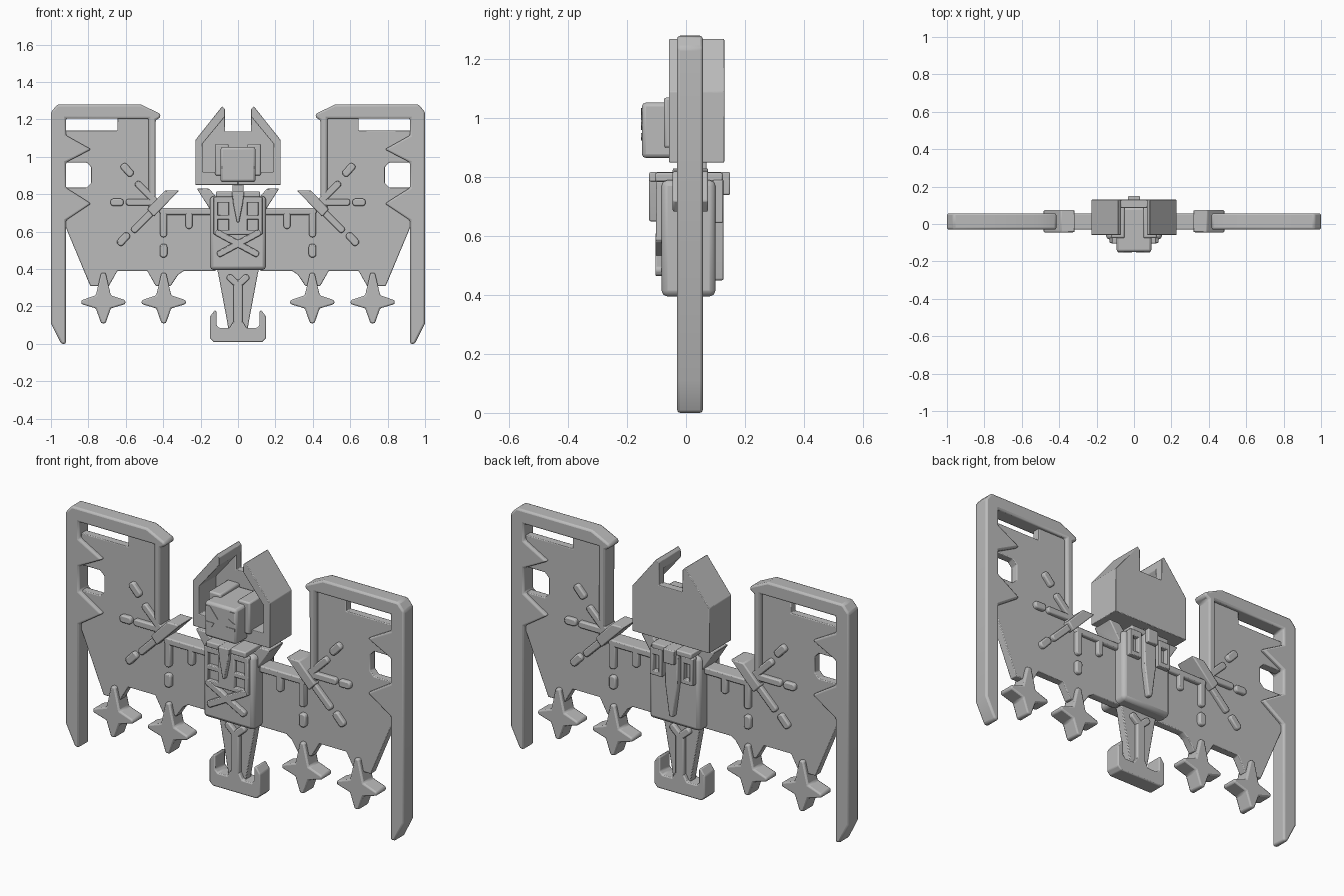
import bpy, bmesh, math

grey = bpy.data.materials.new("plain grey")
grey.diffuse_color = (0.5, 0.5, 0.5, 1)


def mirrored(pts):
    return [(-x, z) for x, z in pts]


def full(half):
    """Close a right-hand half outline into a symmetric one."""
    return half + [(-x, z) for x, z in reversed(half)]


def prism(name, outlines, y0, y1, bevel=0.01, mirror=False):
    """Extrude one or more front-view (x, z) outlines from y0 to y1."""
    bm = bmesh.new()
    if mirror:
        outlines = outlines + [mirrored(o) for o in outlines]
    for o in outlines:
        front = [bm.verts.new((x, y0, z)) for x, z in o]
        back = [bm.verts.new((x, y1, z)) for x, z in o]
        bm.faces.new(front)
        bm.faces.new(back[::-1])
        n = len(o)
        for i in range(n):
            j = (i + 1) % n
            bm.faces.new((front[j], front[i], back[i], back[j]))
    bmesh.ops.recalc_face_normals(bm, faces=bm.faces[:])
    me = bpy.data.meshes.new(name)
    bm.to_mesh(me)
    bm.free()
    me.materials.append(grey)
    ob = bpy.data.objects.new(name, me)
    bpy.context.collection.objects.link(ob)
    bpy.ops.object.select_all(action='DESELECT')
    ob.select_set(True)
    bpy.context.view_layer.objects.active = ob
    bpy.ops.object.shade_smooth_by_angle(angle=math.radians(35))
    if bevel:
        m = ob.modifiers.new("soft edges", 'BEVEL')
        m.width = bevel
        m.segments = 2
        m.limit_method = 'ANGLE'
        m.angle_limit = math.radians(30)
    return ob


def rect(x0, x1, z0, z1):
    return [(x0, z0), (x1, z0), (x1, z1), (x0, z1)]


def bar(x0, z0, x1, z1, w=0.036):
    """Straight bar with chamfered ends between two points."""
    d = math.hypot(x1 - x0, z1 - z0)
    ux, uz = (x1 - x0) / d, (z1 - z0) / d
    h, c = w / 2, w / 4
    local = [(0, -c), (c, -h), (d - c, -h), (d, -c), (d, c), (d - c, h), (c, h), (0, c)]
    return [(x0 + a * ux - b * uz, z0 + a * uz + b * ux) for a, b in local]


F, B = -0.03, 0.057   # front and back of the thick parts

# wing frame: top bar, outer post with teeth, inner post
prism("wing_frame", [[
    (1.0, 1.24), (0.965, 1.28), (0.52, 1.28), (0.415, 1.23), (0.415, 1.21),
    (0.44, 1.197), (0.44, 0.70), (0.478, 0.72), (0.478, 1.205), (0.92, 1.205),
    (0.92, 1.115), (0.785, 1.04), (0.92, 0.97), (0.92, 0.835), (0.785, 0.75),
    (0.92, 0.66), (0.92, 0.0), (0.945, 0.0), (1.0, 0.11)]], F, B, 0.012, True)

# thin wing panel
prism("wing_panel", [[
    (0.45, 1.22), (0.645, 1.22), (0.645, 1.14), (0.93, 1.14), (0.93, 0.97),
    (0.81, 0.97), (0.785, 0.945), (0.785, 0.86), (0.81, 0.835), (0.93, 0.835),
    (0.93, 0.645), (0.79, 0.31), (0.69, 0.31), (0.645, 0.39), (0.485, 0.39),
    (0.44, 0.31), (0.36, 0.31), (0.32, 0.37), (0.29, 0.39), (0.12, 0.39),
    (0.12, 0.715), (0.45, 0.715)]], -0.008, 0.036, 0.004, True)

# hanging four-point stars
stars = []
for cx in (0.72, 0.397):
    h = [(0.012, 0.155), (0.04, 0.035), (0.118, 0.008), (0.118, -0.012),
         (0.04, -0.035), (0.012, -0.115)]
    stars.append([(cx + x, 0.225 + z) for x, z in full(h)])
prism("hanging_star", stars, F, B, 0.008, True)

# raised ribs, rays and dashes
prism("wing_ribs", [
    bar(0.12, 0.708, 0.42, 0.708), bar(0.398, 0.71, 0.398, 0.57),
    bar(0.262, 0.71, 0.262, 0.615), bar(0.60, 0.757, 0.46, 0.757),
    bar(0.545, 0.865, 0.43, 0.75), bar(0.565, 0.60, 0.40, 0.765)], F, B, 0.008, True)
prism("wing_dashes", [
    bar(0.398, 0.535, 0.398, 0.462, 0.04), bar(0.682, 0.757, 0.612, 0.757, 0.04),
    bar(0.62, 0.96, 0.565, 0.90, 0.04), bar(0.64, 0.53, 0.585, 0.59, 0.04)],
    F, B, 0.008, True)
prism("wing_blade", [[(0.39, 0.82), (0.315, 0.82), (0.45, 0.68), (0.485, 0.72)]],
      -0.045, 0.075, 0.006, True)

# torso
prism("torso", [rect(-0.15, 0.15, 0.395, 0.79)], -0.083, 0.10, 0.02)
prism("chest_lattice", [
    rect(-0.13, 0.13, 0.755, 0.785), rect(-0.13, 0.13, 0.665, 0.69),
    rect(-0.13, 0.13, 0.585, 0.61), rect(-0.05, 0.05, 0.60, 0.77),
    rect(0.108, 0.13, 0.59, 0.78), rect(-0.13, -0.108, 0.59, 0.78)],
    -0.102, -0.07, 0.004)
prism("chest_cross", [bar(-0.12, 0.60, 0.11, 0.475, 0.035),
                      bar(0.12, 0.60, -0.11, 0.475, 0.035)], -0.104, -0.07, 0.005)
prism("chest_fang", [[(-0.032, 0.815), (0.032, 0.815), (0.026, 0.75),
                      (0.006, 0.65), (-0.006, 0.65), (-0.026, 0.75)]], -0.125, -0.08, 0.005)

# collar, shoulders and neck
prism("collar_bar", [rect(-0.118, 0.118, 0.785, 0.815)], -0.105, 0.125, 0.006)
prism("collar_strap", [rect(-0.032, 0.032, 0.785, 0.817)], -0.125, 0.15, 0.005)
prism("shoulder_spike", [[(0.22, 0.83), (0.155, 0.83), (0.115, 0.785),
                          (0.13, 0.71), (0.15, 0.72)]], -0.045, 0.075, 0.005, True)
prism("neck", [rect(-0.03, 0.03, 0.78, 0.88)], -0.025, 0.07, 0.006)

# back sashes
prism("back_sash", [[(-0.04, 0.79), (0.04, 0.79), (0.036, 0.62), (0.012, 0.45),
                     (-0.012, 0.45), (-0.036, 0.62)]], 0.09, 0.128, 0.006)
prism("back_sash_tip", [rect(-0.032, 0.032, 0.74, 0.817)], 0.12, 0.15, 0.005)
prism("back_side_frames", [
    rect(0.055, 0.075, 0.65, 0.79), rect(0.108, 0.128, 0.65, 0.79),
    rect(0.055, 0.128, 0.645, 0.67), rect(0.055, 0.128, 0.755, 0.79)],
    0.09, 0.126, 0.004, True)

# tail with raised fork and hooked foot
prism("tail_panel", [full([(0.115, 0.41), (0.105, 0.37), (0.062, 0.14), (0.05, 0.07)])],
      -0.008, 0.036, 0.004)
prism("tail_fork", [bar(0, 0.33, 0, 0.07, 0.05), bar(0, 0.315, 0.055, 0.365),
                    bar(0, 0.315, -0.055, 0.365)], F, B, 0.007)
prism("hooked_foot", [full([(0.13, 0.01), (0.15, 0.03), (0.15, 0.145), (0.125, 0.18),
                            (0.115, 0.175), (0.115, 0.10), (0.10, 0.085),
                            (0.045, 0.085), (0.025, 0.12)])], F, B, 0.01)

# hood: hollow shell open to the front, with notched back wall
prism("hood_back", [full([(0.228, 0.85), (0.228, 1.09), (0.085, 1.27), (0.07, 1.255),
                          (0.07, 1.135)])], 0.085, 0.13, 0.003)
prism("hood_walls", [[(0.0, 0.85), (0.228, 0.85), (0.228, 1.09), (0.085, 1.27),
                      (0.07, 1.255), (0.07, 1.215), (0.19, 1.07), (0.19, 0.92),
                      (0.0, 0.92)]], -0.058, 0.13, 0.003, True)

# head
prism("head", [rect(-0.094, 0.094, 0.865, 1.053)], -0.15, 0.09, 0.014)
prism("ear_block", [rect(0.05, 0.122, 0.90, 1.07)], -0.075, 0.09, 0.008, True)
prism("brow", [[(0.085, 1.035), (0.06, 1.035), (0.012, 0.975), (0.03, 0.96),
                (0.085, 0.975), (0.05, 0.995)]], -0.153, -0.14, 0, True)
prism("cheek", [[(0.085, 0.95), (0.035, 0.95), (0.05, 0.925), (0.085, 0.935)]],
      -0.153, -0.14, 0, True)
